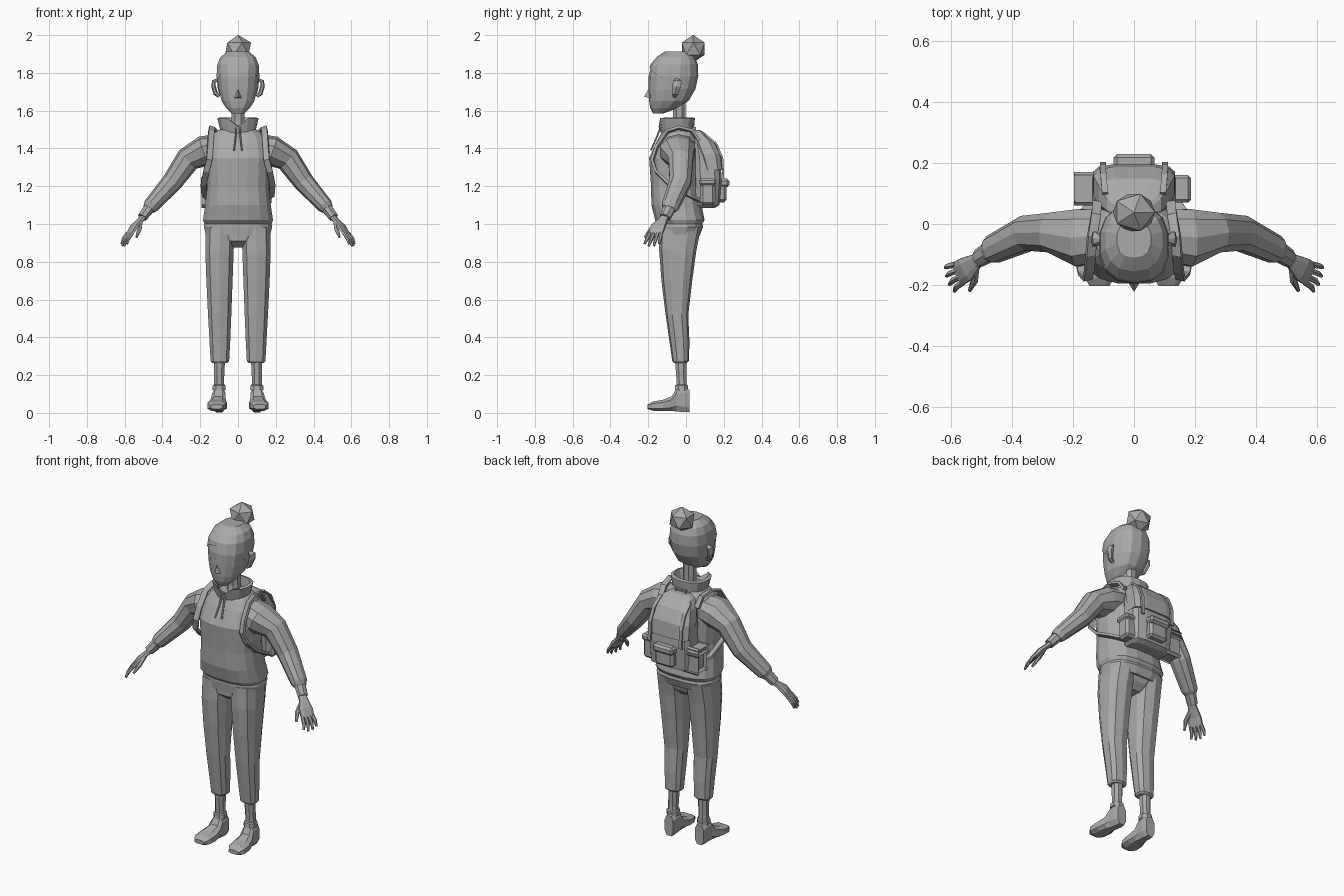
import bpy, bmesh, math
from mathutils import Vector as V

grey = bpy.data.materials.new("plain grey")
grey.diffuse_color = (0.4, 0.4, 0.4, 1)


def finish(name, bm):
    bmesh.ops.recalc_face_normals(bm, faces=bm.faces)
    me = bpy.data.meshes.new(name)
    bm.to_mesh(me)
    bm.free()
    me.materials.append(grey)
    ob = bpy.data.objects.new(name, me)
    bpy.context.collection.objects.link(ob)
    return ob


def ring(c, a, b, n, p=1.0):
    """Rounded cross-section; p below 1 makes it boxier."""
    pts = []
    for i in range(n):
        t = 2 * math.pi * (i + 0.5) / n
        k, s = math.cos(t), math.sin(t)
        pts.append(V(c) + V(a) * math.copysign(abs(k) ** p, k)
                   + V(b) * math.copysign(abs(s) ** p, s))
    return pts


def loft(rings, side=1, caps=True, loop=False):
    bm = bmesh.new()
    vs = [[bm.verts.new((q.x * side, q.y, q.z)) for q in r] for r in rings]
    pairs = list(zip(vs, vs[1:])) + ([(vs[-1], vs[0])] if loop else [])
    for lo, hi in pairs:
        for i in range(len(lo)):
            j = (i + 1) % len(lo)
            bm.faces.new((lo[i], lo[j], hi[j], hi[i]))
    if caps and not loop:
        bm.faces.new(vs[0])
        bm.faces.new(vs[-1])
    return bm


def stack(rows, n=12, p=0.8, side=1, **kw):
    """Horizontal rings from rows of z, centre x, half width, front y, back y."""
    return loft([ring((cx, (f + b) / 2, z), (rx, 0, 0), (0, (b - f) / 2, 0), n, p)
                 for z, cx, rx, f, b in rows], side, **kw)


def tube(path, sizes, n=8, p=1.0, wide=(0, 1, 0), side=1):
    """Section swept along a path; sizes are (along wide, across)."""
    path = [V(q) for q in path]
    rings = []
    for i, q in enumerate(path):
        d = (path[min(i + 1, len(path) - 1)] - path[max(i - 1, 0)]).normalized()
        w = V(wide)
        w = (w - d * w.dot(d)).normalized()
        u, v = sizes[i] if isinstance(sizes, list) else sizes
        rings.append(ring(q, w * u, d.cross(w) * v, n, p))
    return loft(rings, side)


def box(name, lo, hi, bevel=0.0, side=1):
    bm = bmesh.new()
    bmesh.ops.create_cube(bm, size=1)
    for v in bm.verts:
        v.co = V([(l + h) / 2 + c * (h - l) for l, h, c in zip(lo, hi, v.co)])
        v.co.x *= side
    if bevel:
        bmesh.ops.bevel(bm, geom=bm.edges[:], offset=bevel, segments=1, affect='EDGES')
    return finish(name, bm)


# Head, hair cap and bun
head = [(1.585, 0, .035, -.175, -.12), (1.615, 0, .065, -.19, -.04),
        (1.65, 0, .088, -.195, .01), (1.71, 0, .104, -.198, .045),
        (1.78, 0, .111, -.198, .06), (1.84, 0, .107, -.183, .058),
        (1.88, 0, .09, -.15, .043), (1.91, 0, .052, -.105, .005)]
finish("head", stack(head, 14, .85))
hair = stack([(z + .004, 0, r + .005, f - .005, b + .005) for z, _, r, f, b in head], 14, .85)
bmesh.ops.bisect_plane(hair, geom=hair.verts[:] + hair.edges[:] + hair.faces[:],
                       plane_co=(0, -.2, 1.83), plane_no=(0, .68, .73), clear_inner=True)
finish("hair", hair)
bun = bmesh.new()
bmesh.ops.create_icosphere(bun, subdivisions=1, radius=.077)
for v in bun.verts:
    v.co = V((v.co.x, v.co.y * .92, v.co.z * .95)) + V((0, .038, 1.928))
finish("hair_bun", bun)

# Nose wedge
nose = bmesh.new()
tip = [nose.verts.new(c) for c in ((0, -.192, 1.725), (.02, -.19, 1.665),
                                   (-.02, -.19, 1.665), (0, -.222, 1.675))]
for f in ((0, 1, 3), (0, 3, 2), (1, 2, 3), (0, 2, 1)):
    nose.faces.new([tip[i] for i in f])
finish("nose", nose)

# Neck
finish("neck", stack([(1.46, 0, .045, -.085, .01), (1.54, 0, .036, -.07, .0),
                      (1.66, 0, .036, -.075, .0)], 8, .9))

# Sweater body with hem band
finish("sweater", stack([
    (.94, 0, .172, -.14, .075), (.985, 0, .184, -.145, .092), (1.0, 0, .18, -.145, .088),
    (1.02, 0, .188, -.165, .1), (1.1, 0, .176, -.185, .085), (1.2, 0, .165, -.187, .065),
    (1.35, 0, .172, -.197, .07), (1.44, 0, .16, -.155, .06), (1.485, 0, .125, -.13, .05),
    (1.51, 0, .08, -.115, .035)], 16, .75))

# Open collar, dipped at the front
collar = stack([(1.475, 0, .09, -.13, .04), (1.56, 0, .112, -.145, .047),
                (1.565, 0, .094, -.126, .03), (1.49, 0, .07, -.11, .02)],
               14, .85, loop=True)
for v in collar.verts:
    if v.co.z > 1.52 and v.co.y < -.1 and abs(v.co.x) < .05:
        v.co.z -= .045
finish("collar", collar)

# Trousers crotch
finish("trouser_seat", stack([(.875, 0, .05, -.09, .02), (.91, 0, .1, -.135, .055),
                              (.99, 0, .165, -.138, .08)], 12, .75))

for s, tag in ((-1, "right"), (1, "left")):
    # Ear
    finish(tag + "_ear", tube([(.1, -.06, 1.675), (.118, -.058, 1.69), (.13, -.05, 1.73),
                               (.128, -.045, 1.755), (.108, -.05, 1.765)],
                              [(.01, .008), (.016, .012), (.027, .012), (.024, .01), (.012, .007)],
                              6, side=s))
    # Sleeve and cuff
    finish(tag + "_sleeve", tube(
        [(.09, -.035, 1.405), (.18, -.045, 1.385), (.265, -.028, 1.342), (.35, -.03, 1.22),
         (.462, -.083, 1.095), (.474, -.09, 1.078)],
        [(.085, .075), (.098, .082), (.068, .067), (.06, .055), (.048, .042), (.036, .032)],
        10, .9, side=s))
    finish(tag + "_cuff", tube([(.462, -.083, 1.093), (.507, -.112, 1.035)],
                               [(.036, .032), (.031, .027)], 8, side=s))
    # Hand: palm, four fingers, thumb
    across = V((-.35, -.93, 0)).normalized()
    finish(tag + "_palm", tube(
        [(.49, -.105, 1.05), (.518, -.122, 1.02), (.55, -.148, .985), (.575, -.163, .945)],
        [(.022, .017), (.026, .014), (.042, .015), (.042, .011)], 8, .7, across, s))
    for i, length in enumerate((.85, 1.0, 1.02, .85)):
        k = (i - 1.5)
        a = V((.572, -.162, .952)) + across * k * .021
        d = (V((.036, -.022, -.068)) + across * k * .008) * length
        finish(f"{tag}_finger_{i + 1}", tube([a, a + d * .5 + V((.006, 0, 0)), a + d],
                                             [(.011, .011), (.01, .01), (.006, .006)],
                                             6, 1, across, s))
    finish(tag + "_thumb", tube([(.518, -.14, 1.01), (.522, -.185, .972), (.538, -.218, .93)],
                                [(.014, .012), (.013, .011), (.006, .006)], 6, 1, (1, 0, 0), s))
    # Trouser leg, ankle, shoe
    finish(tag + "_trouser_leg", stack([
        (.265, .097, .042, -.065, .005), (.275, .096, .051, -.073, .016),
        (.38, .096, .057, -.088, .018), (.52, .097, .064, -.108, .012),
        (.7, .098, .072, -.13, .033), (.86, .098, .078, -.142, .055),
        (.985, .093, .08, -.14, .08)], 10, .75, s))
    finish(tag + "_ankle", stack([(.1, .1, .033, -.05, .01), (.17, .1, .028, -.052, .004),
                                  (.3, .097, .031, -.062, .006)], 8, .9, s))
    shoe = [(.018, .1, .03, 0, .125), (-.01, .1, .036, 0, .14), (-.05, .102, .037, .004, .135),
            (-.075, .105, .043, .008, .09), (-.125, .11, .054, .008, .07),
            (-.175, .113, .052, .01, .062), (-.203, .113, .034, .02, .045)]
    finish(tag + "_shoe", loft([ring((cx, y, (a + b) / 2), (w, 0, 0), (0, 0, (b - a) / 2), 8, .7)
                                for y, cx, w, a, b in shoe], s))
    finish(tag + "_shoe_collar", stack([(.12, .1, .038, -.062, .012), (.145, .1, .036, -.06, .014),
                                        (.15, .1, .028, -.05, .005)], 8, .9, s))
    # Shoulder strap, drawstring
    finish(tag + "_pack_strap", tube(
        [(.12, .07, 1.44), (.125, .03, 1.495), (.137, -.04, 1.51), (.142, -.1, 1.49),
         (.147, -.155, 1.41), (.152, -.178, 1.34), (.168, -.16, 1.28), (.182, -.09, 1.21),
         (.177, .02, 1.15), (.13, .08, 1.12)], (.019, .009), 4, .6,
        (1, -.2, .35), s))
    finish(tag + "_drawstring", tube([(.012, -.13, 1.525), (.012, -.15, 1.47),
                                      (.022, -.185, 1.39)], (.005, .005), 5, side=s))
    # Side pocket, its flap and the closing strap
    box(tag + "_pack_side_pocket", (.11, .075, 1.1), (.178, .155, 1.22), .014, s)
    box(tag + "_pack_side_flap", (.11, .07, 1.205), (.187, .16, 1.24), .01, s)
    finish(tag + "_pack_closing_strap", tube(
        [(.095, .1, 1.475), (.1, .16, 1.425), (.102, .192, 1.35), (.102, .198, 1.24)],
        (.012, .006), 4, .6, (1, 0, 0), s))

# Backpack body, lid and rear pocket
finish("pack_body", stack([
    (1.085, 0, .115, .045, .15), (1.1, 0, .132, .04, .178), (1.24, 0, .138, .04, .19),
    (1.36, 0, .13, .035, .182), (1.44, 0, .11, .03, .14), (1.48, 0, .08, .03, .085)], 12, .5))
finish("pack_lid", stack([
    (1.285, 0, .137, .09, .196), (1.37, 0, .135, .06, .188), (1.44, 0, .116, .035, .15),
    (1.482, 0, .09, .025, .1), (1.497, 0, .065, .025, .075)], 12, .5))
box("pack_rear_pocket", (-.06, .16, 1.115), (.06, .215, 1.22), .014)
box("pack_rear_flap", (-.067, .16, 1.195), (.067, .229, 1.24), .012)
finish("pack_handle", tube([(-.035, .04, 1.475), (-.03, .045, 1.51), (.03, .045, 1.51),
                            (.035, .04, 1.475)], (.01, .006), 4, .6))
